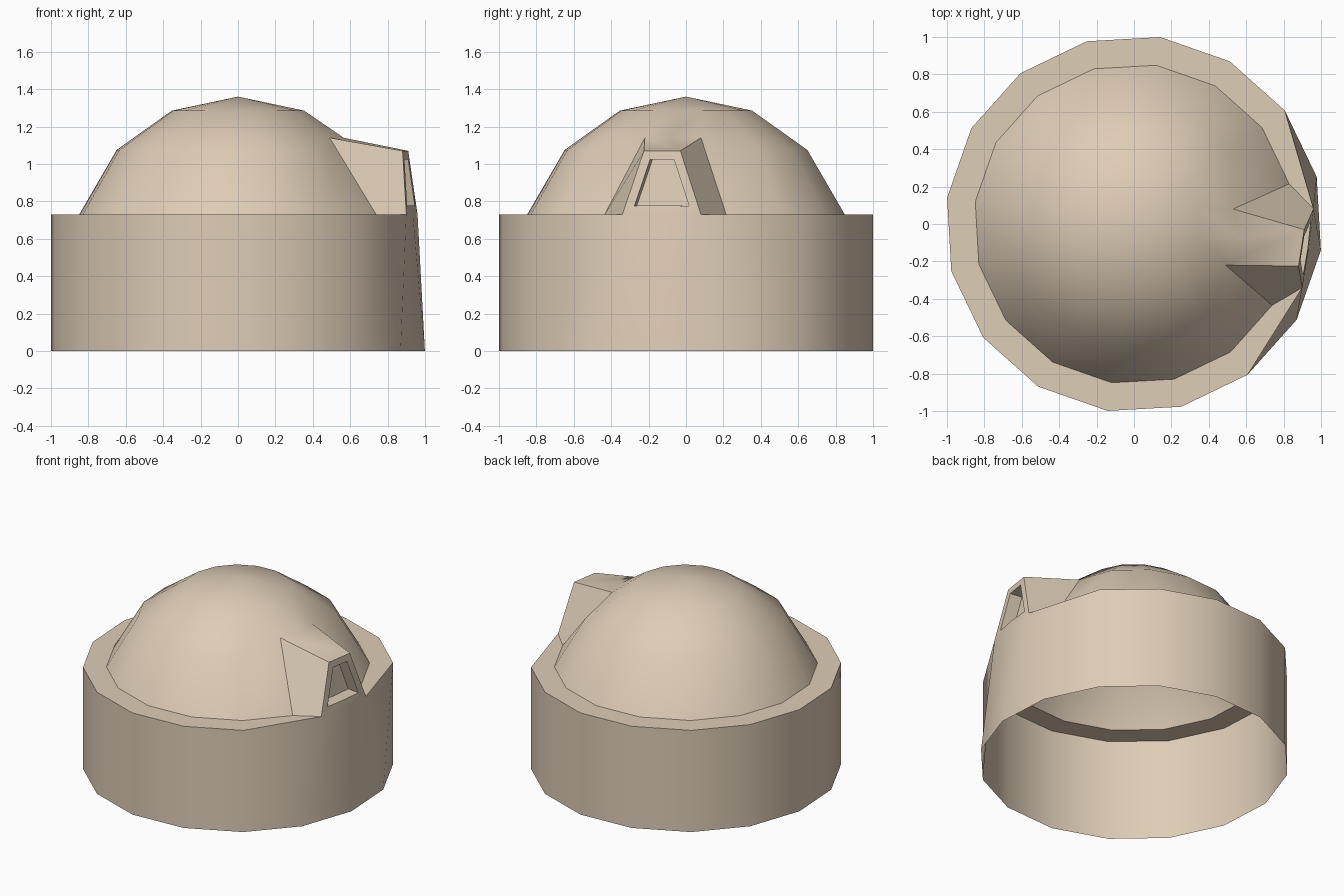
import bpy
import bmesh
import math
from mathutils import Vector

if "Cube" in bpy.data.objects:
    bpy.data.objects.remove(bpy.data.objects["Cube"], do_unlink=True)

SIDES = 16
TURN = math.radians(-8)            # the dormer faces this way
LEFT, MID, RIGHT = SIDES - 1, 0, 1  # columns the dormer grows out of

sand = bpy.data.materials.new("sand_plaster")
sand.use_nodes = True
colour = (0.73, 0.61, 0.47, 1)
sand.diffuse_color = colour
shader = next(n for n in sand.node_tree.nodes if n.type == "BSDF_PRINCIPLED")
shader.inputs["Base Color"].default_value = colour
shader.inputs["Roughness"].default_value = 0.9

bm = bmesh.new()


def ring(radius, z):
    """One ring of the round body."""
    angles = [TURN + math.tau * i / SIDES for i in range(SIDES)]
    return [bm.verts.new((radius * math.cos(a), radius * math.sin(a), z)) for a in angles]


def bridge(lower, upper, skip=()):
    """Join two rings with quads, leaving out the skipped columns."""
    for i in range(SIDES):
        if i not in skip:
            j = (i + 1) % SIDES
            bm.faces.new((lower[i], lower[j], upper[j], upper[i]))


# Rings of the wall, ledge and dome
foot = ring(1.009, 0)
rim = ring(1.009, 0.73)
dome_base = ring(0.857, 0.73)
dome_mid = ring(0.655, 1.075)
dome_high = ring(0.357, 1.285)
apex = bm.verts.new((0, 0, 1.36))

# Pull the rim in under the dormer and lift the dome behind its roof
rim[LEFT].co = (0.90, -0.34, 0.73)
rim[MID].co = (0.935, -0.13, 0.73)
rim[RIGHT].co = (0.96, 0.08, 0.73)
dome_mid[LEFT].co = (0.49, -0.22, 1.14)
dome_mid[MID].co = (0.565, -0.08, 1.14)
dome_mid[RIGHT].co = (0.53, 0.08, 1.14)

# Wall, ledge and dome, open where the dormer stands
opening = (LEFT, MID)
bridge(foot, rim)
bridge(rim, dome_base, opening)
bridge(dome_base, dome_mid, opening)
bridge(dome_mid, dome_high)
for i in range(SIDES):
    bm.faces.new((dome_high[i], dome_high[(i + 1) % SIDES], apex))

# Dormer cheeks, roof and front
top_l = bm.verts.new((0.88, -0.225, 1.07))
top_r = bm.verts.new((0.91, -0.03, 1.07))
bm.faces.new((dome_base[LEFT], rim[LEFT], top_l, dome_mid[LEFT]))
bm.faces.new((rim[RIGHT], dome_base[RIGHT], dome_mid[RIGHT], top_r))
bm.faces.new((top_l, top_r, dome_mid[RIGHT], dome_mid[MID], dome_mid[LEFT]))
front = bm.faces.new((rim[LEFT], rim[MID], rim[RIGHT], top_r, top_l))
bm.normal_update()

# Window: inset the front, then push it back into a recess
bmesh.ops.inset_region(bm, faces=[front], thickness=0.047, use_even_offset=True)
pushed = bmesh.ops.extrude_face_region(bm, geom=[front])
inward = Vector((-math.cos(TURN), -math.sin(TURN), 0)) * 0.09
bmesh.ops.translate(bm, vec=inward,
                    verts=[g for g in pushed["geom"] if isinstance(g, bmesh.types.BMVert)])
if front.is_valid:
    bm.faces.remove(front)

# Drop the unused point inside the dormer
bmesh.ops.delete(bm, geom=[v for v in bm.verts if not v.link_faces], context="VERTS")
bm.normal_update()

mesh = bpy.data.meshes.new("domed_house")
bm.to_mesh(mesh)
bm.free()
mesh.materials.append(sand)
house = bpy.data.objects.new("domed_house", mesh)
bpy.context.collection.objects.link(house)

bpy.ops.object.select_all(action="DESELECT")
house.select_set(True)
bpy.context.view_layer.objects.active = house
bpy.ops.object.shade_smooth_by_angle(angle=math.radians(30))
